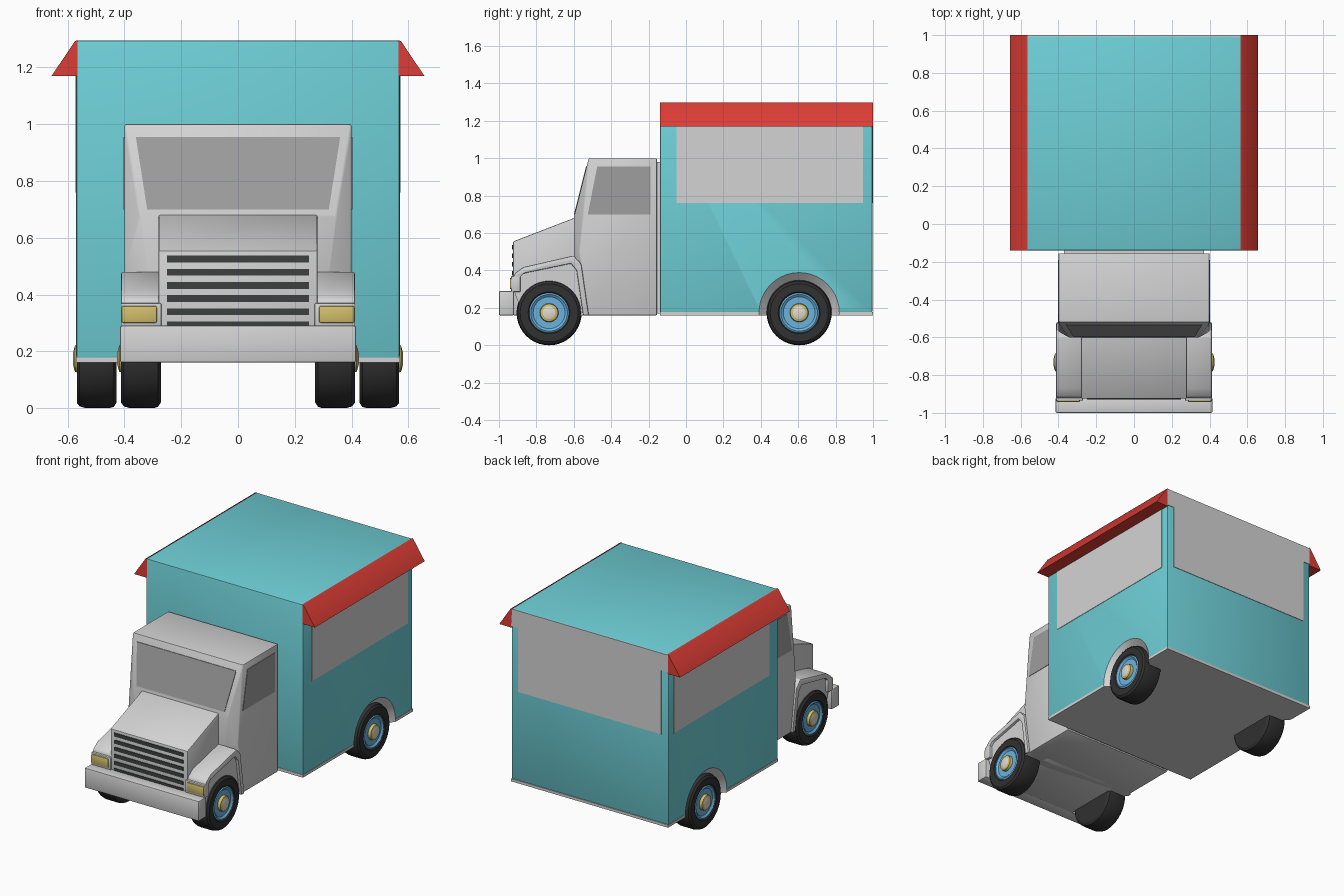
import bpy, bmesh, math
from mathutils import Vector

if "Cube" in bpy.data.objects:
    bpy.data.objects.remove(bpy.data.objects["Cube"])


def material(name, rgb):
    m = bpy.data.materials.new(name)
    lin = [c / 12.92 if c < 0.04 else ((c + 0.055) / 1.055) ** 2.4 for c in rgb]
    m.diffuse_color = (*lin, 1)
    m.use_nodes = True
    m.node_tree.nodes["Principled BSDF"].inputs["Base Color"].default_value = m.diffuse_color
    return m


TEAL = material("teal_paint", (0.43, 0.81, 0.84))
GREY = material("light_grey", (0.83, 0.83, 0.83))
GLASS = material("window_grey", (0.62, 0.62, 0.62))
RED = material("awning_red", (0.87, 0.24, 0.21))
TYRE = material("tyre_black", (0.19, 0.19, 0.19))
BLUE = material("rim_blue", (0.42, 0.70, 0.87))
YELLOW = material("lamp_yellow", (0.82, 0.75, 0.42))
WHITE = material("hub_white", (0.88, 0.86, 0.82))
DARK = material("grille_dark", (0.24, 0.25, 0.25))


def finish(name, bm, mats, bevel=0, cutters=()):
    bmesh.ops.recalc_face_normals(bm, faces=bm.faces)
    me = bpy.data.meshes.new(name)
    bm.to_mesh(me)
    bm.free()
    for m in mats:
        me.materials.append(m)
    ob = bpy.data.objects.new(name, me)
    bpy.context.collection.objects.link(ob)
    bpy.ops.object.select_all(action='DESELECT')
    bpy.context.view_layer.objects.active = ob
    ob.select_set(True)
    if bevel:
        b = ob.modifiers.new("bevel", 'BEVEL')
        b.width, b.segments, b.limit_method = bevel, 2, 'ANGLE'
        bpy.ops.object.modifier_apply(modifier="bevel")
    for c in cutters:
        k = ob.modifiers.new("cut", 'BOOLEAN')
        k.operation, k.object, k.solver = 'DIFFERENCE', c, 'EXACT'
        k.material_mode = 'TRANSFER'
        bpy.ops.object.modifier_apply(modifier="cut")
    bpy.ops.object.shade_smooth_by_angle(angle=math.radians(32))
    return ob


def hull(name, pts, mat, bevel=0, cutters=()):
    bm = bmesh.new()
    for p in pts:
        bm.verts.new(p)
    bmesh.ops.convex_hull(bm, input=bm.verts)
    bmesh.ops.dissolve_limit(bm, angle_limit=0.01, verts=bm.verts, edges=bm.edges)
    return finish(name, bm, [mat], bevel, cutters)


def box(name, x, y, z, mat, bevel=0, cutters=()):
    pts = [(a, b, c) for a in x for b in y for c in z]
    return hull(name, pts, mat, bevel, cutters)


def prism(name, yz, x0, x1, mat, bevel=0):
    # side profile extruded across x
    bm = bmesh.new()
    f = bm.faces.new([bm.verts.new((x0, y, z)) for y, z in yz])
    g = bmesh.ops.extrude_face_region(bm, geom=[f])
    vs = [v for v in g["geom"] if isinstance(v, bmesh.types.BMVert)]
    bmesh.ops.translate(bm, verts=vs, vec=(x1 - x0, 0, 0))
    return finish(name, bm, [mat], bevel)


def lathe(name, profile, mats, centre, s, n=40):
    # profile: (radius, x offset, material of the segment that follows)
    bm = bmesh.new()
    rings = []
    for r, x, _ in profile:
        rings.append([bm.verts.new(Vector(centre) + Vector((
            s * x, r * math.cos(2 * math.pi * i / n), r * math.sin(2 * math.pi * i / n))))
            for i in range(n)])
    for k in range(len(rings) - 1):
        for i in range(n):
            j = (i + 1) % n
            f = bm.faces.new((rings[k][i], rings[k][j], rings[k + 1][j], rings[k + 1][i]))
            f.material_index = profile[k][2]
    bm.faces.new(rings[0])
    f = bm.faces.new(rings[-1])
    f.material_index = profile[-1][2]
    return finish(name, bm, mats)


SIDES = ((1, "right"), (-1, "left"))
R = 0.174

# Rear wheel arch cutters, flaring outwards
cutters = [lathe("arch_cutter_" + n, [(0.17, 0.53, 0), (0.226, 0.58, 0)], [GREY],
                 (0, 0.605, R), s) for s, n in SIDES]

# Cargo box and its bottom trim
box("cargo_box", (-0.57, 0.57), (-0.14, 0.997), (0.175, 1.295), TEAL, 0.008, cutters)
box("box_bottom_trim", (-0.57, 0.57), (-0.14, 1.0), (0.16, 0.178), GREY, 0, cutters)
for c in cutters:
    bpy.data.objects.remove(c)

# Box windows and upper back panel
for s, n in SIDES:
    box("serving_window_" + n, (s * 0.566, s * 0.573), (-0.05, 0.945), (0.76, 1.19), GREY)
box("back_window", (-0.52, 0.52), (0.993, 1.0), (0.76, 1.19), GREY)
box("back_top_panel", (-0.57, 0.57), (0.993, 1.0), (1.18, 1.293), GREY)

# Awnings
for s, n in SIDES:
    tri = [(0.565, 1.297), (0.575, 1.292), (0.657, 1.17), (0.565, 1.17)]
    hull("awning_" + n, [(s * x, y, z) for y in (-0.14, 1.0) for x, z in tri], RED)

# Cab
cab = [(0.40, -0.155, 0.16), (0.40, -0.155, 1.0), (0.40, -0.52, 1.0), (0.345, -0.60, 0.68),
       (0.40, -0.57, 0.50), (0.40, -0.52, 0.16), (0.28, -0.60, 0.16)]
hull("cab", [(s * x, y, z) for s in (1, -1) for x, y, z in cab], GREY, 0.006)
box("cab_connector", (-0.37, 0.37), (-0.17, -0.13), (0.17, 0.98), GREY)

# Cab windows
hull("windscreen", [(s * x, y + d, z) for s in (1, -1) for d in (-0.004, 0.003)
                    for x, y, z in ((0.36, -0.531, 0.955), (0.32, -0.595, 0.70))], GLASS)
for s, n in SIDES:
    hull("cab_window_" + n, [(s * x, y, z) for x in (0.397, 0.403) for y, z in
                             ((-0.475, 0.955), (-0.19, 0.955), (-0.19, 0.70), (-0.525, 0.70))], GLASS)

# Hood, grille and bumper
prism("hood", [(-0.50, 0.16), (-0.925, 0.16), (-0.925, 0.555), (-0.60, 0.68), (-0.50, 0.68)],
      -0.28, 0.28, GREY, 0.006)
for i in range(6):
    z = 0.525 - 0.0465 * i
    box(f"grille_slot_{i + 1}", (-0.25, 0.25), (-0.929, -0.921), (z - 0.012, z + 0.012), DARK)
box("bumper", (-0.415, 0.415), (-1.0, -0.92), (0.16, 0.29), GREY, 0.006)

# Front fenders, lamps
panel = [(-0.92, 0.29), (-0.92, 0.365), (-0.87, 0.40), (-0.61, 0.46), (-0.57, 0.42),
         (-0.53, 0.16), (-0.87, 0.16)]
lip = [(-0.925, 0.36), (-0.915, 0.385), (-0.87, 0.418), (-0.60, 0.48), (-0.56, 0.435), (-0.52, 0.16),
       (-0.55, 0.16), (-0.585, 0.40), (-0.615, 0.437), (-0.865, 0.385), (-0.89, 0.36)]
for s, n in SIDES:
    prism("fender_panel_" + n, panel, s * 0.25, s * 0.395, GREY)
    prism("fender_lip_" + n, lip, s * 0.27, s * 0.412, GREY, 0.006)
    box("lamp_housing_" + n, (s * 0.27, s * 0.413), (-0.935, -0.885), (0.285, 0.37), GREY, 0.005)
    box("headlight_" + n, (s * 0.286, s * 0.41), (-0.942, -0.92), (0.30, 0.36), YELLOW, 0.006)

# Wheels
wheel = [(0.12, -0.14, 0), (0.155, -0.14, 0), (0.17, -0.13, 0), (R, -0.115, 0), (R, -0.03, 0),
         (0.168, -0.01, 0), (0.155, 0.0, 0), (0.112, 0.0, 0), (0.106, -0.006, 1), (0.098, -0.002, 1),
         (0.085, -0.012, 1), (0.05, -0.012, 2), (0.047, 0.006, 2), (0.034, 0.010, 3), (0.018, 0.014, 3)]
for s, n in SIDES:
    for end, x, y in (("front", 0.412, -0.732), ("rear", 0.568, 0.605)):
        lathe(f"{end}_wheel_{n}", wheel, [TYRE, BLUE, YELLOW, WHITE], (s * x, y, R), s)
